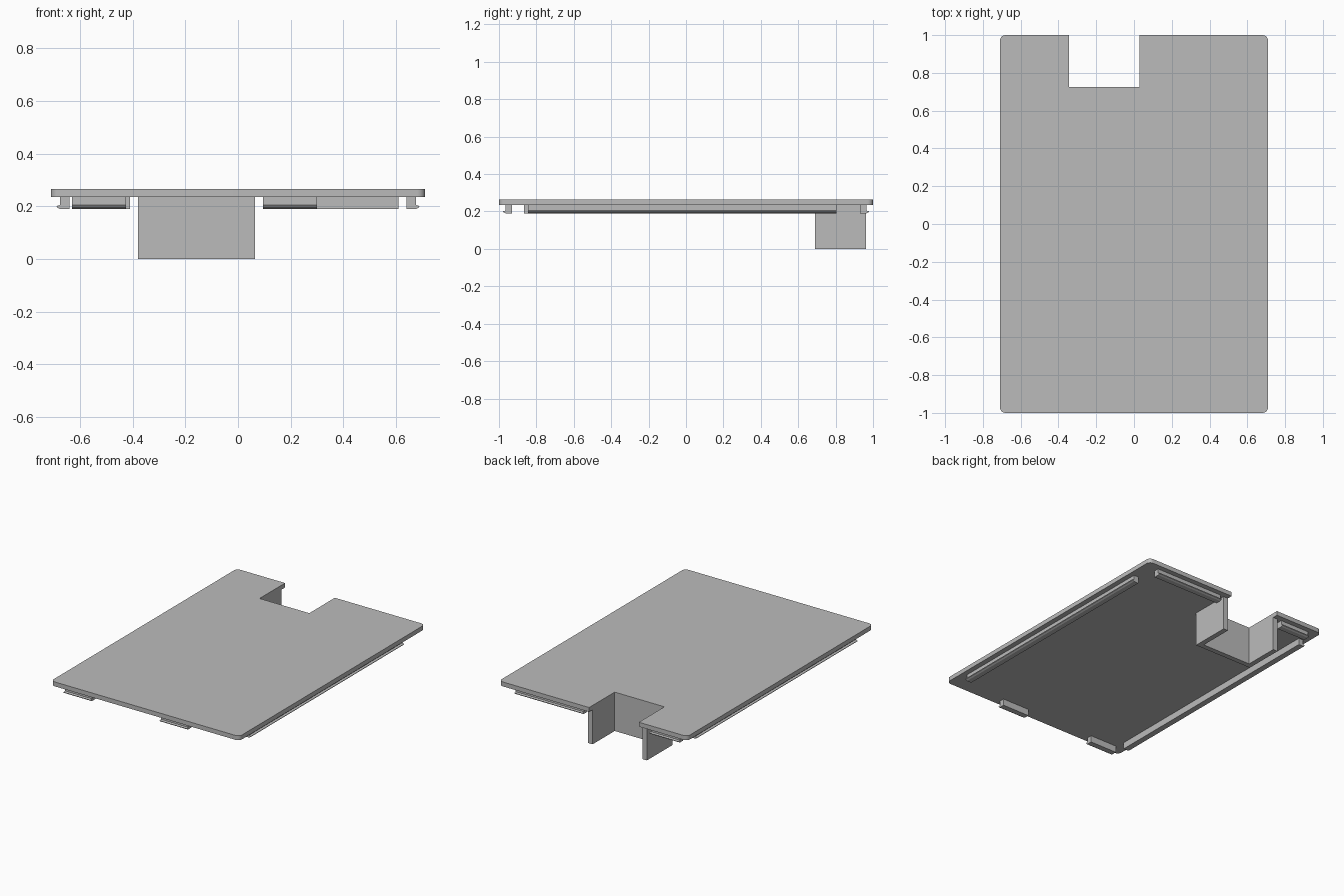
import bpy
import bmesh
from math import radians
from mathutils import Matrix, Vector

default = bpy.data.objects.get("Cube")
if default:
    bpy.data.objects.remove(default, do_unlink=True)

GREY = (0.5, 0.5, 0.5, 1)
grey = bpy.data.materials.new("plain grey")
grey.use_nodes = True
grey.diffuse_color = GREY
grey.node_tree.nodes["Principled BSDF"].inputs["Base Color"].default_value = GREY

UNDERSIDE, TOP = 0.235, 0.265
CLIP_BOTTOM = 0.19


def extrude(name, points, direction, round_corners=()):
    """Solid made by sweeping a flat outline along a direction."""
    bm = bmesh.new()
    face = bm.faces.new([bm.verts.new(p) for p in points])
    swept = bmesh.ops.extrude_face_region(bm, geom=[face], use_keep_orig=True)
    moved = [v for v in swept["geom"] if isinstance(v, bmesh.types.BMVert)]
    bmesh.ops.translate(bm, verts=moved, vec=direction)
    bmesh.ops.recalc_face_normals(bm, faces=bm.faces)
    if round_corners:
        corners = [e for e in bm.edges
                   if all(any((v.co.xy - Vector(c)).length < 1e-4 for c in round_corners)
                          for v in e.verts)
                   and abs(e.verts[0].co.z - e.verts[1].co.z) > 0.01]
        bmesh.ops.bevel(bm, geom=corners, offset=0.03, segments=6,
                        profile=0.5, affect='EDGES')
    mesh = bpy.data.meshes.new(name)
    bm.to_mesh(mesh)
    bm.free()
    mesh.materials.append(grey)
    obj = bpy.data.objects.new(name, mesh)
    bpy.context.collection.objects.link(obj)
    return obj


# Cover plate with a notch in its back edge
W = 0.71
L, R, N = -0.345, 0.03, 0.725
outline = [(-W, -1), (W, -1), (W, 1), (R, 1), (R, N), (L, N), (L, 1), (-W, 1)]
plate = extrude("cover_plate", [(x, y, UNDERSIDE) for x, y in outline],
                (0, 0, TOP - UNDERSIDE),
                [(-W, -1), (W, -1), (W, 1), (-W, 1)])
bpy.context.view_layer.objects.active = plate
plate.select_set(True)
bpy.ops.object.shade_smooth_by_angle(angle=radians(30))

# U-shaped wall hanging below the notch
T, BACK = 0.035, 0.963
wall = [(L - T, BACK), (L - T, N - T), (R + T, N - T), (R + T, BACK),
        (R, BACK), (R, N), (L, N), (L, BACK)]
extrude("notch_wall", [(x, y, 0) for x, y in wall], (0, 0, UNDERSIDE))

# Snap clips: hooked section, with the hook pointing outward
HOOK = [(-0.035, UNDERSIDE), (0, UNDERSIDE), (0, 0.205), (0.014, 0.201),
        (0.012, 0.196), (0, CLIP_BOTTOM), (-0.035, CLIP_BOTTOM)]


def clip(name, angle, reach, start, end):
    """Clip run along one edge; the angle turns +x to the outward direction."""
    turn = Matrix.Rotation(radians(angle), 3, 'Z')
    points = [turn @ Vector((reach + out, start, z)) for out, z in HOOK]
    extrude(name, points, turn @ Vector((0, end - start, 0)))


SIDE, END = 0.675, 0.965
clip("left_clip", 0, SIDE, -0.845, 0.805)
clip("right_clip", 180, SIDE, -0.865, 0.865)
clip("back_left_clip", 90, END, -0.61, -0.095)
clip("back_right_clip", 90, END, 0.41, 0.63)
clip("front_left_clip", -90, END, 0.095, 0.30)
clip("front_right_clip", -90, END, -0.63, -0.425)
